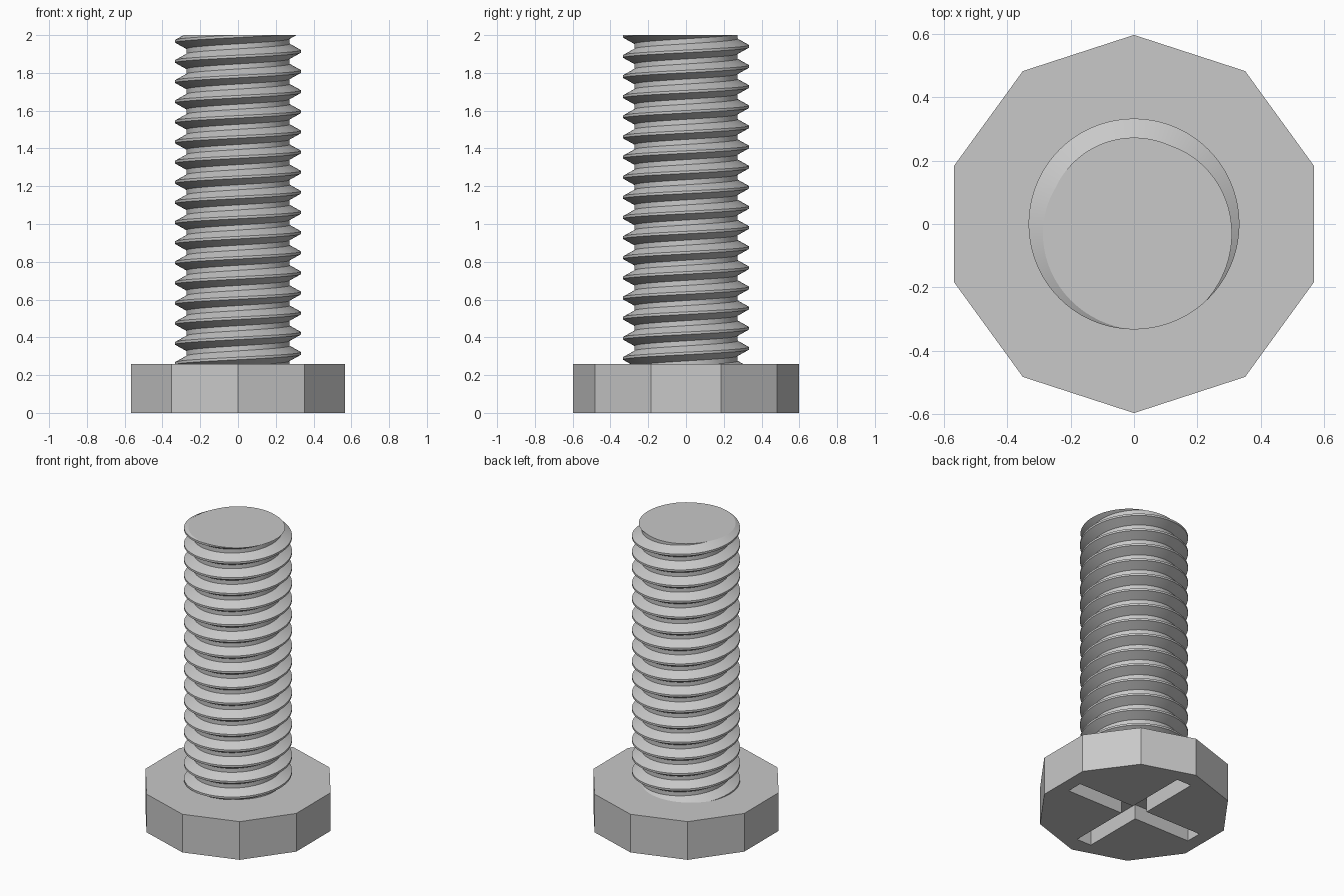
import bpy, bmesh
from math import pi, sin, cos

if "Cube" in bpy.data.objects:
    bpy.data.objects.remove(bpy.data.objects["Cube"])

HEAD_R, HEAD_H = 0.597, 0.26
CREST, ROOT, PITCH = 0.333, 0.273, 0.1066
SEGS, TURNS, TOP = 72, 22, 2.0

steel = bpy.data.materials.new("steel grey")
steel.use_nodes = True
GREY = (0.58, 0.58, 0.58, 1)
steel.diffuse_color = GREY
steel.node_tree.nodes["Principled BSDF"].inputs["Base Color"].default_value = GREY


def finish(bm, name):
    bmesh.ops.recalc_face_normals(bm, faces=bm.faces)
    mesh = bpy.data.meshes.new(name)
    bm.to_mesh(mesh)
    bm.free()
    mesh.materials.append(steel)
    obj = bpy.data.objects.new(name, mesh)
    bpy.context.collection.objects.link(obj)
    return obj


# Ten-sided head, corners on the y axis
bm = bmesh.new()
ring = [bm.verts.new((HEAD_R * sin(2 * pi * i / 10), HEAD_R * cos(2 * pi * i / 10), 0))
        for i in range(10)]
base = bm.faces.new(ring)
side = bmesh.ops.extrude_face_region(bm, geom=[base], use_keep_orig=True)
bmesh.ops.translate(bm, vec=(0, 0, HEAD_H),
                    verts=[v for v in side["geom"] if isinstance(v, bmesh.types.BMVert)])
head = finish(bm, "head")

# Cross-shaped driver slot cut in the underside
SLOT_L, SLOT_W, SLOT_D = 0.96, 0.11, 0.1
for name, size in (("slot_cutter_x", (SLOT_L, SLOT_W)), ("slot_cutter_y", (SLOT_W, SLOT_L))):
    bm = bmesh.new()
    bmesh.ops.create_cube(bm, size=1)
    bmesh.ops.scale(bm, vec=(*size, 2 * SLOT_D), verts=bm.verts)
    cutter = finish(bm, name)
    cutter.hide_render = True
    cutter.hide_set(True)
    cut = head.modifiers.new(name, 'BOOLEAN')
    cut.operation = 'DIFFERENCE'
    cut.solver = 'EXACT'
    cut.object = cutter

# Threaded shank: a right-handed helical strip trimmed flat at both ends
# Crest flat is an eighth of the pitch and root flat a quarter
profile = [(CREST, -PITCH / 16), (CREST, PITCH / 16),
           (ROOT, PITCH * 3 / 8), (ROOT, PITCH * 5 / 8)]
CREST_Z = 1.914 - 18 * PITCH   # height of a crest on the +x side
bm = bmesh.new()
rows = []
for s in range(SEGS * TURNS):
    a = 2 * pi * s / SEGS
    rows.append([bm.verts.new((r * cos(a), r * sin(a), CREST_Z + PITCH * s / SEGS + dz))
                 for r, dz in profile])
for s in range(len(rows) - SEGS - 1):
    lower = rows[s] + [rows[s + SEGS][0]]
    upper = rows[s + 1] + [rows[s + SEGS + 1][0]]
    for p in range(len(profile)):
        bm.faces.new((lower[p], upper[p], upper[p + 1], lower[p + 1]))
for z, up in ((TOP, 1), (HEAD_H - 0.01, -1)):
    res = bmesh.ops.bisect_plane(bm, geom=bm.verts[:] + bm.edges[:] + bm.faces[:], dist=1e-5,
                                 plane_co=(0, 0, z), plane_no=(0, 0, up), clear_outer=True)
    rim = [e for e in res["geom_cut"] if isinstance(e, bmesh.types.BMEdge)]
    bmesh.ops.edgeloop_fill(bm, edges=rim)
shank = finish(bm, "threaded_shank")
bpy.ops.object.select_all(action='DESELECT')
shank.select_set(True)
bpy.context.view_layer.objects.active = shank
bpy.ops.object.shade_smooth_by_angle(angle=pi / 7)
